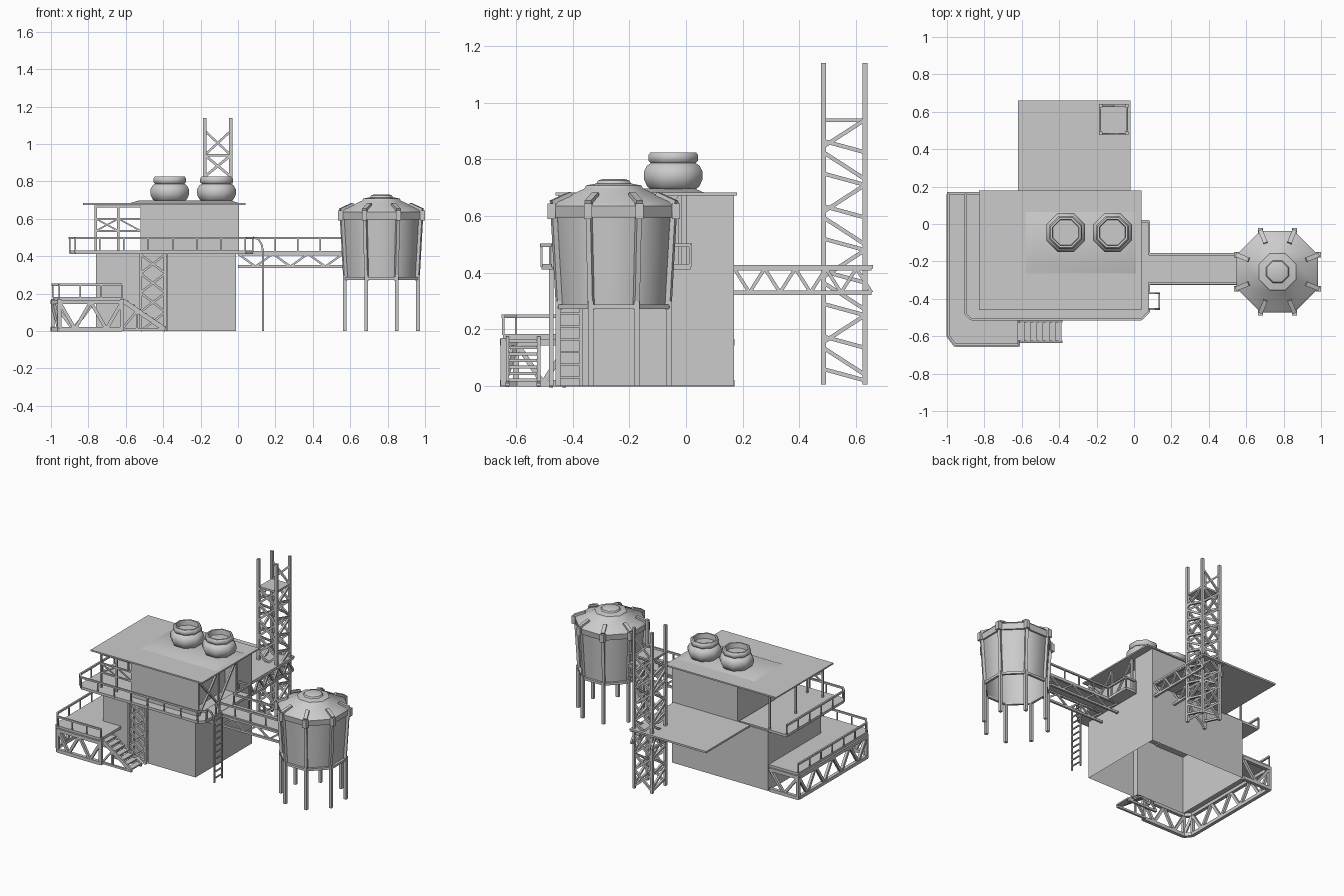
import bpy, bmesh, math
from mathutils import Vector, Matrix

cube = bpy.data.objects.get("Cube")
if cube:
    bpy.data.objects.remove(cube)

grey = bpy.data.materials.new("plain_grey")
grey.use_nodes = True
tone = (0.6, 0.6, 0.6, 1)
grey.diffuse_color = tone
grey.node_tree.nodes["Principled BSDF"].inputs["Base Color"].default_value = tone


class Part:
    """Collects simple solids into one named object."""

    def __init__(self, name):
        self.name, self.bm = name, bmesh.new()

    def box(self, x, y, z):
        size = Matrix.Diagonal((x[1] - x[0], y[1] - y[0], z[1] - z[0], 1))
        mid = Matrix.Translation([(p[0] + p[1]) / 2 for p in (x, y, z)])
        return bmesh.ops.create_cube(self.bm, size=1, matrix=mid @ size)["verts"]

    def beam(self, a, b, w=0.012, d=None):
        a, b = Vector(a), Vector(b)
        way = b - a
        turn = way.to_track_quat('Z', 'Y').to_matrix().to_4x4()
        if abs(way.x) + abs(way.y) < 1e-5:
            turn = Matrix.Identity(4)
        size = Matrix.Diagonal((w, d or w, way.length, 1))
        bmesh.ops.create_cube(self.bm, size=1, matrix=Matrix.Translation((a + b) / 2) @ turn @ size)

    def slab(self, outline, z0, z1):
        face = self.bm.faces.new([self.bm.verts.new((x, y, z0)) for x, y in outline])
        new = bmesh.ops.extrude_face_region(self.bm, geom=[face])["geom"]
        for v in new:
            if isinstance(v, bmesh.types.BMVert):
                v.co.z = z1

    def lathe(self, profile, centre, sides, start=0.0):
        rings = []
        for r, z in profile:
            rings.append([self.bm.verts.new((centre[0] + r * math.cos(start + math.tau * i / sides),
                                             centre[1] + r * math.sin(start + math.tau * i / sides), z))
                          for i in range(sides)])
        for lo, hi in zip(rings, rings[1:]):
            for i in range(sides):
                j = (i + 1) % sides
                self.bm.faces.new((lo[i], lo[j], hi[j], hi[i]))
        self.bm.faces.new(rings[0])
        self.bm.faces.new(rings[-1])

    def rail(self, path, z0, z1, gap=0.13):
        for a, b in zip(path, path[1:]):
            a, b = Vector((*a, z1)), Vector((*b, z1))
            self.beam(a, b, 0.012)
            n = max(1, round((b - a).length / gap))
            for i in range(n + 1):
                p = a.lerp(b, i / n)
                self.beam((p.x, p.y, z0), p, 0.008)

    def zigzag(self, a, b, z0, z1, n, w=0.012):
        a, b = Vector((*a, 0)), Vector((*b, 0))
        for z in (z0, z1):
            self.beam(a + Vector((0, 0, z)), b + Vector((0, 0, z)), w * 1.3)
        for i in range(n):
            p, q = a.lerp(b, i / n), a.lerp(b, (i + 1) / n)
            s, t = (z0, z1) if i % 2 else (z1, z0)
            self.beam((p.x, p.y, s), (q.x, q.y, t), w)

    def cross(self, a, b, z0, z1, w=0.012):
        self.beam((*a, z0), (*b, z1), w)
        self.beam((*a, z1), (*b, z0), w)

    def done(self, smooth=None, open_below=False):
        bmesh.ops.recalc_face_normals(self.bm, faces=self.bm.faces)
        if open_below:
            down = [f for f in self.bm.faces if f.normal.z < -0.9]
            bmesh.ops.delete(self.bm, geom=down, context='FACES')
        mesh = bpy.data.meshes.new(self.name)
        self.bm.to_mesh(mesh)
        self.bm.free()
        mesh.materials.append(grey)
        ob = bpy.data.objects.new(self.name, mesh)
        bpy.context.collection.objects.link(ob)
        if smooth:
            bpy.ops.object.select_all(action='DESELECT')
            ob.select_set(True)
            bpy.context.view_layer.objects.active = ob
            bpy.ops.object.shade_smooth_by_angle(angle=math.radians(smooth))


# Building storeys
p = Part("lower_storey")
p.slab([(-0.01, 0.17), (-0.76, 0.17), (-0.76, -0.42), (-0.38, -0.42), (-0.38, -0.46), (-0.01, -0.46)], 0, 0.42)
p.done(open_below=True)
p = Part("upper_storey")
p.box((-0.52, -0.1), (-0.45, 0.17), (0.42, 0.675))
p.box((-0.1, -0.01), (0, 0.17), (0.42, 0.675))
p.box((-0.1, 0.005), (-0.45, -0.435), (0.42, 0.675))
p.done()

# Roof plate with low raised pad
p = Part("roof")
p.box((-0.83, 0.04), (-0.46, 0.18), (0.673, 0.683))
p.done()
p = Part("roof_pad")
for v in p.box((-0.59, 0.02), (-0.27, 0.07), (0.68, 0.698)):
    if v.co.z > 0.69:
        v.co.x += 0.06 if v.co.x < -0.3 else -0.06
        v.co.y += 0.04 if v.co.y < -0.1 else -0.04
p.done(35)

# Roof pots
for side, x in (("right", -0.365), ("left", -0.115)):
    p = Part("roof_pot_" + side)
    p.lathe([(0.08, 0.69), (0.1, 0.705), (0.112, 0.73), (0.112, 0.757), (0.1, 0.778), (0.085, 0.787),
             (0.095, 0.796), (0.095, 0.815), (0.087, 0.825), (0.076, 0.825), (0.073, 0.79)],
            (x, -0.045), 8, math.pi / 8)
    p.done(50)

# Frames holding the roof overhangs
p = Part("roof_frames")
for x, y in ((-0.76, -0.44), (-0.64, -0.44), (-0.76, -0.14), (-0.76, 0.15), (0, -0.22), (0, -0.02)):
    p.beam((x, y, 0.42), (x, y, 0.675), 0.012)
for z in (0.535, 0.6, 0.665):
    p.beam((-0.76, -0.44, z), (-0.52, -0.44, z), 0.01)
p.beam((-0.76, -0.44, 0.66), (-0.76, 0.15, 0.66), 0.01)
p.cross((-0.76, -0.44), (-0.64, -0.44), 0.535, 0.6, 0.008)
p.beam((-0.64, -0.44, 0.6), (-0.52, -0.44, 0.535), 0.008)
p.cross((0, -0.44), (0, -0.22), 0.43, 0.67)
p.beam((0, -0.22, 0.43), (0, -0.02, 0.67))
p.done()

# Upper walkway
edge = [(-0.9, 0.16), (-0.9, -0.48), (-0.87, -0.51), (0.04, -0.51), (0.08, -0.47), (0.08, 0.015)]
p = Part("upper_walkway")
p.slab(edge + [(-0.02, 0.015), (-0.02, -0.45), (-0.53, -0.45), (-0.53, 0.16)], 0.412, 0.43)
p.done()
p = Part("upper_railing")
p.rail(edge[:5] + [(0.08, -0.46)], 0.42, 0.497)
p.rail([(0.08, -0.36), (0.08, -0.32)], 0.42, 0.497)
p.rail([(0.08, -0.16), edge[5], (0, 0.015)], 0.42, 0.497)
p.done()

# Lattice column beneath the walkway
p = Part("lattice_column")
for y in (-0.475, -0.43):
    for x in (-0.52, -0.39):
        p.beam((x, y, 0), (x, y, 0.415), 0.016)
    for i in range(4):
        p.cross((-0.52, y), (-0.39, y), i * 0.103, i * 0.103 + 0.1)
p.done()

# Lower deck with trussed sides
edge = [(-0.99, 0.16), (-0.99, -0.6), (-0.955, -0.645), (-0.62, -0.645)]
p = Part("lower_deck")
p.slab(edge + [(-0.62, -0.42), (-0.76, -0.42), (-0.76, 0.16)], 0.165, 0.183)
p.done()
p = Part("lower_deck_truss")
for (a, b), n in zip(zip(edge, edge[1:]), (8, 1, 4)):
    p.zigzag(a, b, 0.01, 0.155, n, 0.018)
    for q in (a, b):
        p.beam((*q, 0), (*q, 0.17), 0.02)
p.zigzag((-0.99, 0.16), (-0.77, 0.16), 0.01, 0.155, 2, 0.018)
p.done()
p = Part("lower_railing")
p.rail(edge, 0.18, 0.247)
p.done()

# Stairs with braced side frames
p = Part("stairs")
for i in range(7):
    x, z = -0.605 + 0.033 * i, 0.16 - 0.023 * i
    p.box((x - 0.02, x + 0.02), (-0.625, -0.525), (z - 0.006, z + 0.004))
for y in (-0.63, -0.52):
    p.beam((-0.62, y, 0.165), (-0.39, y, 0.008), 0.012, 0.025)
    p.beam((-0.62, y, 0.008), (-0.39, y, 0.008), 0.014)
    p.beam((-0.54, y, 0), (-0.54, y, 0.11), 0.012)
    p.beam((-0.62, y, 0.01), (-0.54, y, 0.11), 0.012)
p.done()

# Rear platform and its supporting trusses
p = Part("rear_platform")
p.box((-0.62, -0.02), (0.17, 0.66), (0.415, 0.428))
p.done()
p = Part("rear_truss")
for x in (-0.19, -0.03):
    p.zigzag((x, 0.17), (x, 0.655), 0.33, 0.415, 9)
p.done()

# Tower
p = Part("tower")
xs, ys = (-0.178, -0.038), (0.485, 0.632)
for x in xs:
    for y in ys:
        p.beam((x, y, 0.005), (x, y, 1.14), 0.018)
for i in range(8):
    z = 0.02 + i * 0.115
    for x in xs:
        p.beam((x, ys[0], z + 0.04), (x, ys[1], z), 0.014)
        ends = ys if i % 2 else ys[::-1]
        p.beam((x, ends[0], z + 0.02), (x, ends[1], z + 0.115), 0.014)
    for y in ys:
        p.cross((xs[0], y), (xs[1], y), z, z + 0.115, 0.014)
p.box((xs[0], xs[1]), (ys[0], ys[1]), (0.932, 0.945))
p.cross(*[(x, ys[1]) for x in xs], 0.94, 1.07)
p.done()

# Bridge to the tank
p = Part("bridge")
p.box((0.08, 0.56), (-0.32, -0.16), (0.415, 0.428))
for y in (-0.318, -0.162):
    p.zigzag((0, y), (0.56, y), 0.345, 0.412, 6, 0.011)
    p.rail([(0.08, y), (0.56, y)], 0.42, 0.497)
p.done()

# Access ladder with curved top rails
p = Part("ladder")
for y in (-0.455, -0.37):
    bend = [(0.08, 0.5), (0.11, 0.49), (0.128, 0.46), (0.134, 0.41), (0.134, 0)]
    for a, b in zip(bend, bend[1:]):
        p.beam((a[0], y, a[1]), (b[0], y, b[1]), 0.01)
for i in range(10):
    p.beam((0.134, -0.455, 0.03 + i * 0.045), (0.134, -0.37, 0.03 + i * 0.045), 0.008)
p.done()

# Water tank
mid, step = (0.767, -0.255), math.pi / 8
p = Part("tank_body")
p.lathe([(0.2, 0.285), (0.218, 0.6)], mid, 8, step)
p.done(50, open_below=True)
p = Part("tank_roof")
p.lathe([(0.23, 0.595), (0.236, 0.635), (0.222, 0.65), (0.112, 0.697), (0.106, 0.708), (0.066, 0.715),
         (0.06, 0.725), (0.042, 0.731)], mid, 8, step)
p.done(40)
p = Part("tank_legs_and_ribs")
for i in range(8):
    c, s = math.cos(step + i * math.pi / 4), math.sin(step + i * math.pi / 4)
    at = lambda r, z: (mid[0] + r * c, mid[1] + r * s, z)
    p.beam(at(0.212, 0), at(0.212, 0.3), 0.02)
    p.beam(at(0.208, 0.27), at(0.228, 0.6), 0.018)
    p.beam(at(0.237, 0.59), at(0.237, 0.645), 0.028)
    p.beam(at(0.237, 0.645), at(0.165, 0.676), 0.024, 0.02)
    j = step + (i + 1) * math.pi / 4
    p.beam(at(0.21, 0.28), (mid[0] + 0.21 * math.cos(j), mid[1] + 0.21 * math.sin(j), 0.28), 0.016)
p.done()
